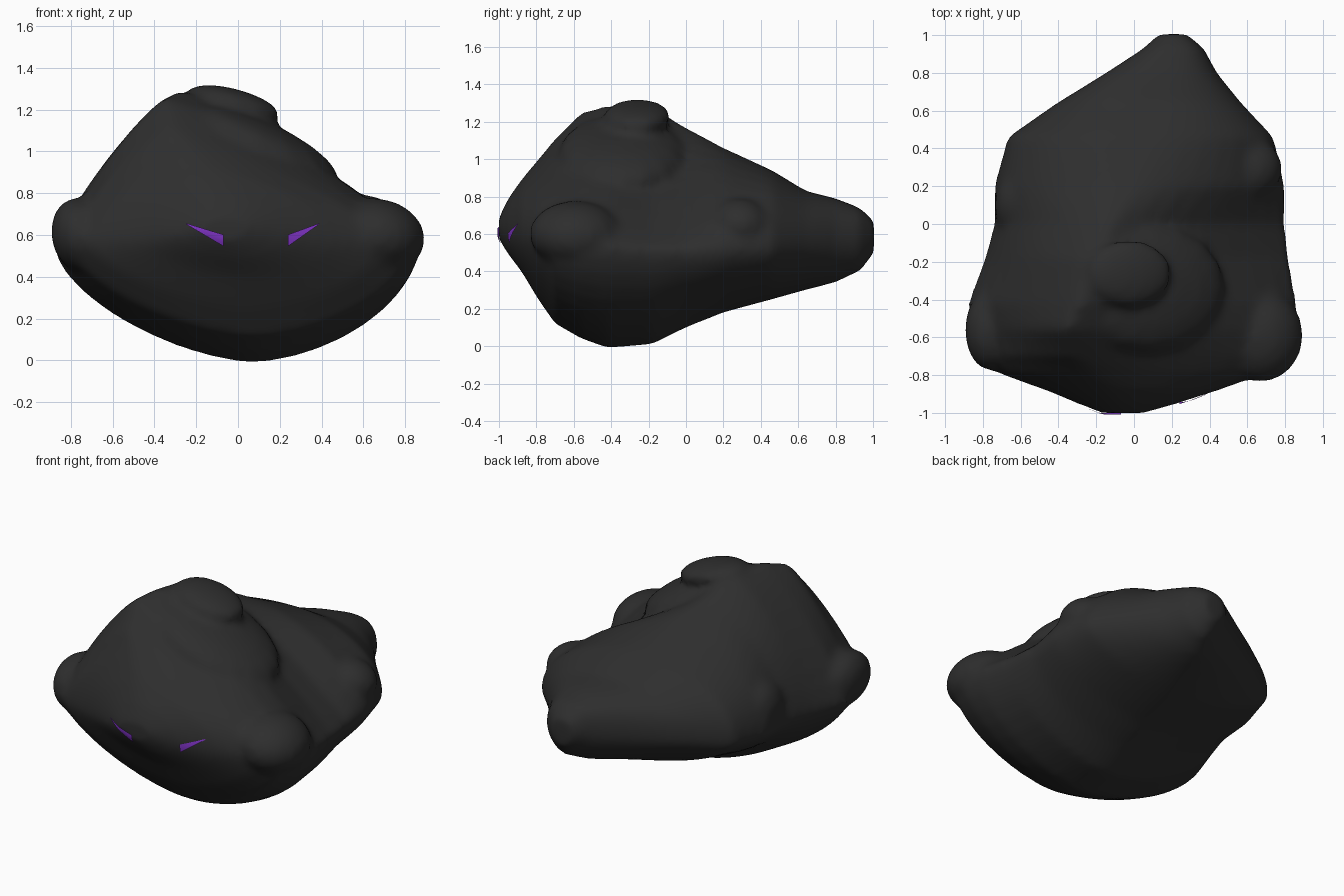
import bpy, bmesh, math
from mathutils import Vector, Matrix, Euler
from mathutils.bvhtree import BVHTree

if "Cube" in bpy.data.objects:
    bpy.data.objects.remove(bpy.data.objects["Cube"])


def material(name, rgb):
    m = bpy.data.materials.new(name)
    m.diffuse_color = (*rgb, 1)
    m.use_nodes = True
    m.node_tree.nodes["Principled BSDF"].inputs["Base Color"].default_value = m.diffuse_color
    return m


charcoal = material("charcoal", (0.027, 0.027, 0.027))
purple = material("purple", (0.23, 0.037, 0.6))


def add_object(name, bm, mat, angle=40):
    mesh = bpy.data.meshes.new(name)
    bm.to_mesh(mesh)
    bm.free()
    mesh.materials.append(mat)
    ob = bpy.data.objects.new(name, mesh)
    bpy.context.collection.objects.link(ob)
    bpy.ops.object.select_all(action='DESELECT')
    ob.select_set(True)
    bpy.context.view_layer.objects.active = ob
    bpy.ops.object.shade_smooth_by_angle(angle=math.radians(angle))
    return ob


# Body stations: y, left, right, side height, bottom, top, crest x, left and right roundness
STATIONS = [
    (-1.00, -0.18, 0.06, 0.63, 0.57, 0.69, -0.05, 2.0, 2.0),
    (-0.95, -0.30, 0.23, 0.60, 0.49, 0.79, -0.06, 1.8, 1.8),
    (-0.88, -0.47, 0.45, 0.58, 0.40, 0.89, -0.12, 1.7, 1.7),
    (-0.79, -0.72, 0.70, 0.57, 0.25, 1.00, -0.22, 1.4, 1.4),
    (-0.70, -0.81, 0.83, 0.55, 0.12, 1.11, -0.32, 1.3, 1.3),
    (-0.56, -0.85, 0.87, 0.54, 0.04, 1.25, -0.36, 1.2, 1.25),
    (-0.42, -0.88, 0.86, 0.53, -0.01, 1.29, -0.28, 1.25, 1.2),
    (-0.18, -0.79, 0.82, 0.52, 0.01, 1.28, -0.20, 1.4, 1.05),
    (0.00, -0.74, 0.80, 0.52, 0.10, 1.17, -0.12, 1.6, 1.1),
    (0.20, -0.74, 0.80, 0.52, 0.18, 1.06, 0.00, 1.9, 1.5),
    (0.46, -0.67, 0.74, 0.53, 0.25, 0.94, 0.10, 2.2, 1.9),
    (0.64, -0.41, 0.57, 0.55, 0.30, 0.83, 0.16, 2.5, 2.1),
    (0.80, -0.15, 0.44, 0.56, 0.34, 0.79, 0.18, 2.6, 2.3),
    (0.93, 0.05, 0.37, 0.57, 0.40, 0.74, 0.20, 2.6, 2.5),
    (1.005, 0.13, 0.28, 0.58, 0.49, 0.67, 0.21, 2.6, 2.5),
]
SEG = 40


def power(v, p):
    return max(abs(v), 1e-6) ** (2 / p)


bm = bmesh.new()
rings = []
for y, xl, xr, zs, zb, zt, xt, pl, pr in STATIONS:
    ring = []
    for i in range(SEG):
        a = 2 * math.pi * i / SEG
        c, s = math.cos(a), math.sin(a)
        top = s >= 0
        if top:
            p = pr if c > 0 else pl
        else:
            p = 1.75 if c > 0 else 1.55
        mid = xt if top else 0.5 * (xl + xr) + 0.07 * min(1, xr - xl)
        x = mid + ((xr if c > 0 else xl) - mid) * power(c, p)
        z = zs + ((zt if top else zb) - zs) * power(s, p)
        ring.append(bm.verts.new((x, y, z)))
    rings.append(ring)
for r0, r1 in zip(rings, rings[1:]):
    for i in range(SEG):
        j = (i + 1) % SEG
        bm.faces.new((r0[i], r0[j], r1[j], r1[i]))
bm.faces.new(rings[0])
bm.faces.new(rings[-1])
bmesh.ops.recalc_face_normals(bm, faces=bm.faces)


# Stumps, haunches and crown terraces, half sunk and later fused with the body
def lump(loc, size, rot=(0, 0, 0)):
    turn = Euler([math.radians(d) for d in rot])
    m = Matrix.LocRotScale(Vector(loc), turn, Vector(size))
    bmesh.ops.create_uvsphere(bm, u_segments=16, v_segments=10, radius=1, matrix=m)


lump((0.67, -0.59, 0.60), (0.23, 0.25, 0.175), (0, 12, 0))      # right arm
lump((-0.76, -0.56, 0.60), (0.135, 0.22, 0.18), (0, -10, 0))    # left arm
lump((0.62, 0.29, 0.66), (0.17, 0.16, 0.13), (0, 15, 15))       # right haunch
lump((-0.61, 0.10, 0.62), (0.13, 0.19, 0.18))                   # left haunch
lump((0.08, -0.34, 1.03), (0.44, 0.34, 0.13), (0, 24, 0))       # crown terrace
lump((-0.02, -0.26, 1.23), (0.23, 0.18, 0.07), (0, 15, 0))      # crown knob

body = add_object("body", bm, charcoal, 60)
fuse = body.modifiers.new("fuse", 'REMESH')
fuse.mode = 'VOXEL'
fuse.voxel_size = 0.025
fuse.use_smooth_shade = True
relax = body.modifiers.new("soften", 'SMOOTH')
relax.factor = 0.5
relax.iterations = 8
deps = bpy.context.evaluated_depsgraph_get()
deps.update()
surface = BVHTree.FromObject(body, deps)


# Eyes: thin slanted wedges laid on the front surface
def eye(name, inner, outer):
    b = bmesh.new()
    steps, rows = 8, 3

    def place(x, z):
        hit = surface.ray_cast(Vector((x, -3, z)), Vector((0, 1, 0)))[0]
        return b.verts.new((x, hit.y - 0.009, z))

    prev = None
    for i in range(steps + 1):
        t = i / steps
        x = inner + (outer - inner) * t
        lo, hi = 0.547 + 0.106 * t, 0.602 + 0.055 * t
        col = [place(x, lo + (hi - lo) * r / rows) for r in range(rows + 1)]
        if prev:
            for r in range(rows):
                quad = [prev[r], col[r], col[r + 1], prev[r + 1]]
                b.faces.new(quad if outer > inner else quad[::-1])
        prev = col
    add_object(name, b, purple)


eye("left_eye", -0.07, -0.25)
eye("right_eye", 0.24, 0.39)
